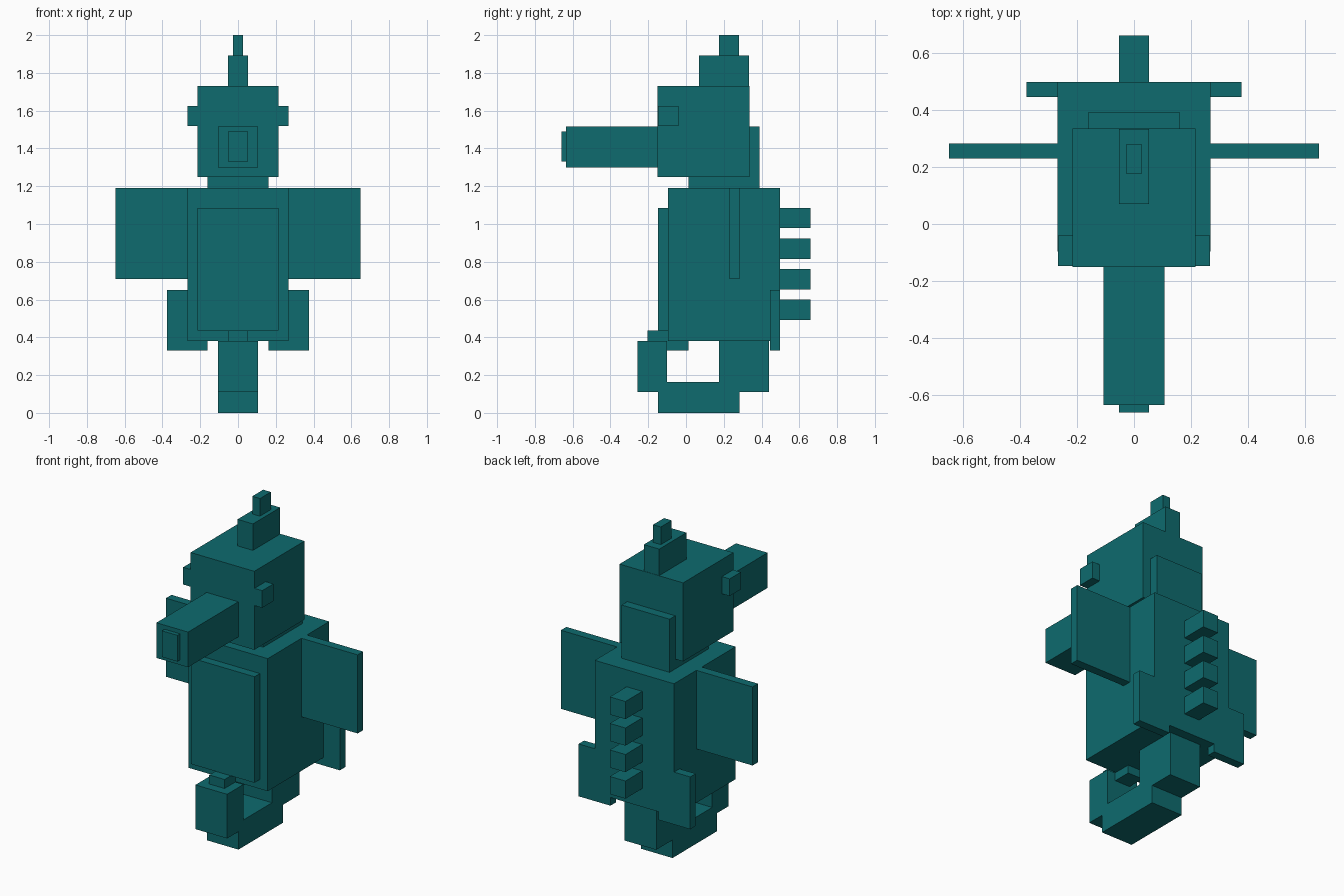
import bpy
import bmesh

cube = bpy.data.objects.get("Cube")
if cube:
    bpy.data.objects.remove(cube, do_unlink=True)

# Single teal colour
teal = bpy.data.materials.new("teal")
teal.use_nodes = True
colour = (0.0044, 0.147, 0.156, 1.0)
teal.diffuse_color = colour
teal.node_tree.nodes["Principled BSDF"].inputs["Base Color"].default_value = colour


def prism(name, profile, axis, low, high):
    """Extrude a flat profile along an axis: 'x' takes (y, z), 'y' takes (x, z)."""
    def place(p, d):
        return (d, p[0], p[1]) if axis == "x" else (p[0], d, p[1])
    bm = bmesh.new()
    face = bm.faces.new([bm.verts.new(place(p, low)) for p in profile])
    new = bmesh.ops.extrude_face_region(bm, geom=[face])["geom"]
    shift = (high - low, 0, 0) if axis == "x" else (0, high - low, 0)
    bmesh.ops.translate(bm, vec=shift,
                        verts=[v for v in new if isinstance(v, bmesh.types.BMVert)])
    bmesh.ops.recalc_face_normals(bm, faces=bm.faces)
    mesh = bpy.data.meshes.new(name)
    bm.to_mesh(mesh)
    bm.free()
    mesh.materials.append(teal)
    obj = bpy.data.objects.new(name, mesh)
    bpy.context.collection.objects.link(obj)
    return obj


def box(name, x, y, z):
    corners = [(y[0], z[0]), (y[1], z[0]), (y[1], z[1]), (y[0], z[1])]
    return prism(name, corners, "x", x[0], x[1])


def centred(name, half, y, z):
    return box(name, (-half, half), y, z)


def sides(x0, x1):
    """Left and right x ranges of a mirrored pair."""
    return (("left", 1, (x0, x1)), ("right", -1, (-x1, -x0)))


# Head, crest and snout
centred("head", 0.215, (-0.15, 0.335), (1.25, 1.73))
centred("crest_base", 0.052, (0.07, 0.333), (1.73, 1.892))
centred("crest_tip", 0.026, (0.175, 0.28), (1.892, 2.0))
centred("snout", 0.107, (-0.635, -0.15), (1.30, 1.515))
centred("snout_tip", 0.052, (-0.66, -0.635), (1.33, 1.49))
centred("neck", 0.162, (0.012, 0.39), (1.19, 1.25))
centred("nape_plate", 0.162, (0.335, 0.39), (1.25, 1.515))

# Torso and belly plate
centred("body", 0.268, (-0.096, 0.498), (0.38, 1.19))
centred("belly_plate", 0.215, (-0.148, -0.096), (0.437, 1.085))

# Eyes and fins, one per side
fin_profile = [(0.268, 0.38), (0.162, 0.38), (0.162, 0.33),
               (0.377, 0.33), (0.377, 0.65), (0.268, 0.65)]
for side, sign, x in sides(0.215, 0.267):
    box(side + "_eye", x, (-0.148, -0.04), (1.52, 1.625))
for side, sign, x in sides(0.268, 0.648):
    box(side + "_side_fin", x, (0.23, 0.283), (0.71, 1.19))
    prism(side + "_rear_fin", [(sign * px, pz) for px, pz in fin_profile],
          "y", 0.445, 0.498)

# Row of spines down the back
for i in range(4):
    z = 0.492 + i * 0.162
    centred("back_spine_%d" % (i + 1), 0.053, (0.498, 0.66), (z, z + 0.108))

# Tail curling forward and up, with its small inner tip
tail_profile = [(0.44, 0.38), (0.175, 0.38), (0.175, 0.163), (-0.10, 0.163),
                (-0.10, 0.38), (-0.258, 0.38), (-0.258, 0.11), (-0.148, 0.11),
                (-0.148, 0.0), (0.283, 0.0), (0.283, 0.11), (0.44, 0.11)]
prism("tail", tail_profile, "x", -0.107, 0.107)
centred("tail_tip", 0.052, (-0.204, 0.012), (0.33, 0.435))
